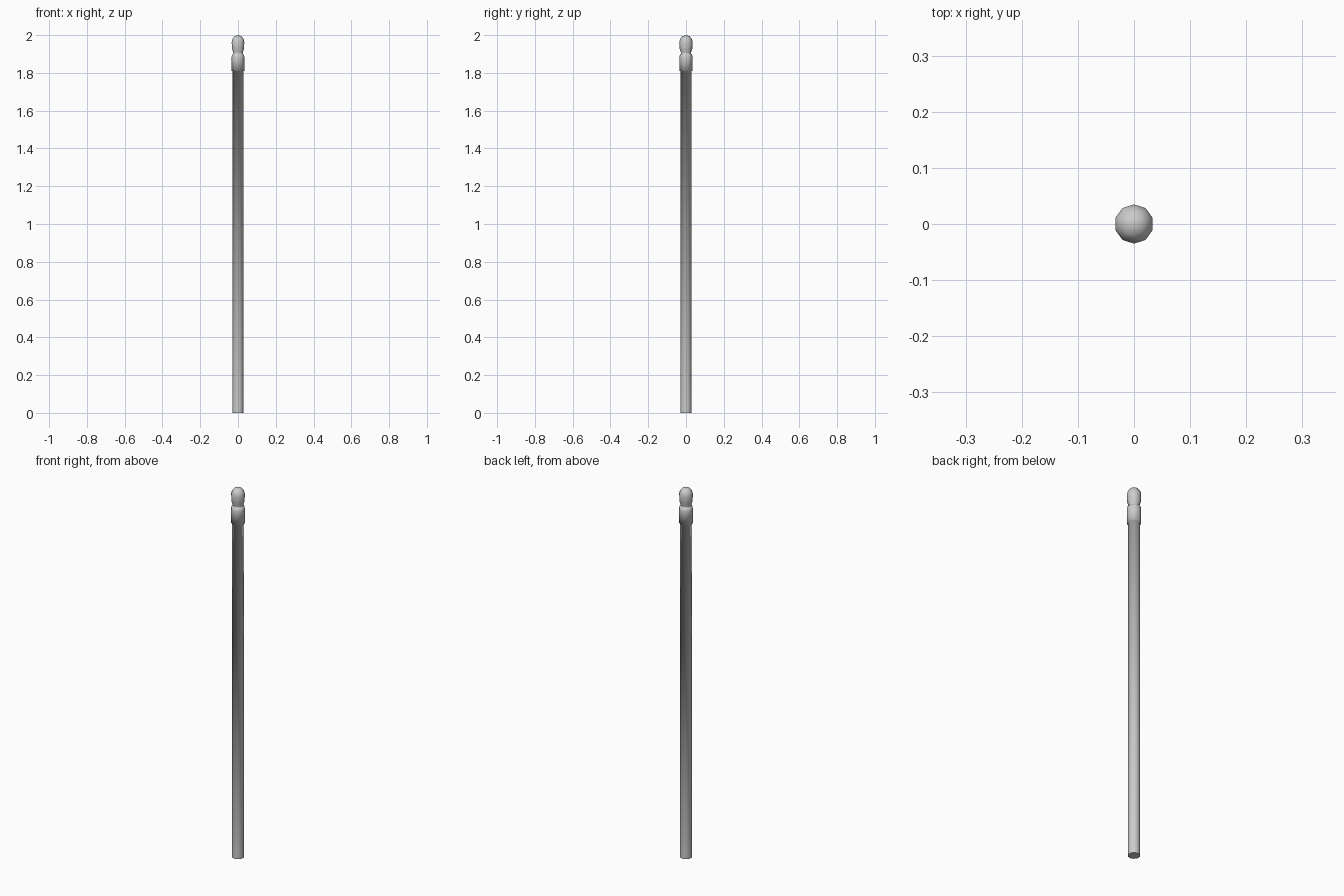
import bpy, bmesh, math

if "Cube" in bpy.data.objects:
    bpy.data.objects.remove(bpy.data.objects["Cube"])

SIDES = 10

# Radius / height profile of the turned pole, from foot to tip
shaft = [(0.030, 0.0), (0.030, 1.81)]
collar = [(0.035, 1.81), (0.035, 1.885), (0.032, 1.897)]
finial = [(0.026, 1.900), (0.027, 1.908), (0.034, 1.93), (0.035, 1.962),
          (0.031, 1.98), (0.020, 1.994)]
TIP = 2.0


def lathe(name, profile, tip):
    bm = bmesh.new()
    rings = []
    for r, z in profile:
        ring = []
        for i in range(SIDES):
            a = math.pi / 2 + 2 * math.pi * i / SIDES
            ring.append(bm.verts.new((r * math.cos(a), r * math.sin(a), z)))
        rings.append(ring)
    for low, high in zip(rings, rings[1:]):
        for i in range(SIDES):
            j = (i + 1) % SIDES
            bm.faces.new((low[i], low[j], high[j], high[i])).smooth = True
    # Rounded tip
    top = bm.verts.new((0, 0, tip))
    for i in range(SIDES):
        bm.faces.new((rings[-1][i], rings[-1][(i + 1) % SIDES], top)).smooth = True
    # Flat foot with a crisp rim
    foot = bm.faces.new(rings[0][::-1])
    for e in foot.edges:
        e.smooth = False
    mesh = bpy.data.meshes.new(name)
    bm.to_mesh(mesh)
    bm.free()
    obj = bpy.data.objects.new(name, mesh)
    bpy.context.collection.objects.link(obj)
    return obj


# Pole with collar and rounded finial
lathe("pole", shaft + collar + finial, TIP)
